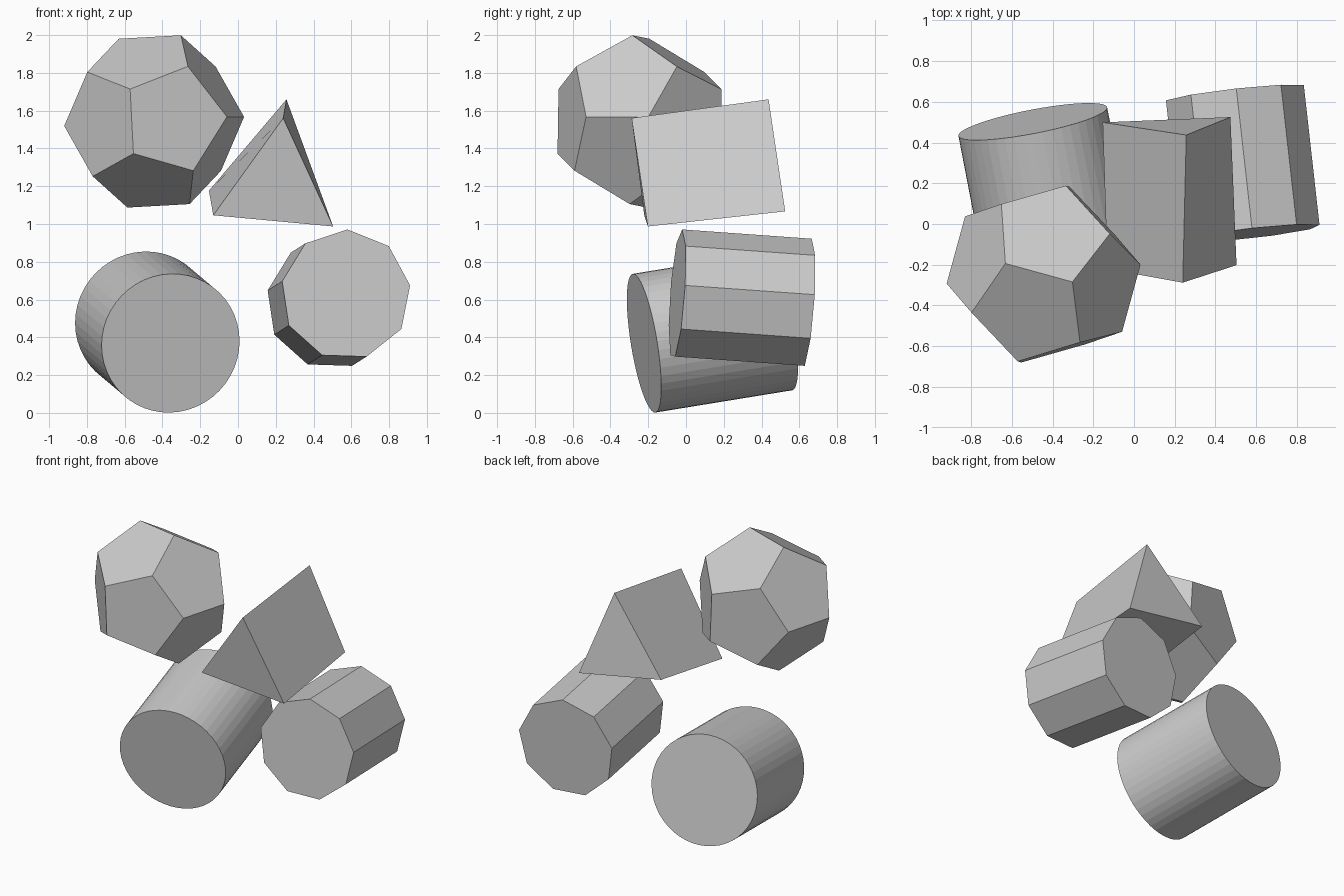
import bpy, bmesh, math
from mathutils import Vector, Matrix

if "Cube" in bpy.data.objects:
    bpy.data.objects.remove(bpy.data.objects["Cube"])


def finish(bm, name):
    bmesh.ops.recalc_face_normals(bm, faces=bm.faces)
    mesh = bpy.data.meshes.new(name)
    bm.to_mesh(mesh)
    bm.free()
    obj = bpy.data.objects.new(name, mesh)
    bpy.context.collection.objects.link(obj)
    return obj


def prism(name, sides, front, back, radius, phase=0.0, twist=0.0):
    """Regular prism between two cap centres; angles in degrees, seen from the front."""
    front, back = Vector(front), Vector(back)
    axis = (back - front).normalized()
    e1 = (Vector((1, 0, 0)) - axis * axis.x).normalized()
    e2 = e1.cross(axis)
    bm = bmesh.new()
    rings = []
    for centre, start in ((front, phase), (back, phase + twist)):
        ring = []
        for i in range(sides):
            a = math.radians(start + 360 * i / sides)
            ring.append(bm.verts.new(centre + radius * (math.cos(a) * e1 + math.sin(a) * e2)))
        rings.append(ring)
        bm.faces.new(ring)
    for i in range(sides):
        j = (i + 1) % sides
        bm.faces.new((rings[0][i], rings[0][j], rings[1][j], rings[1][i]))
    return finish(bm, name)


def dodecahedron(name, centre, radius, edge_dir, up):
    """Dodecahedron with one edge along edge_dir, its midpoint towards up."""
    ez = Vector(up).normalized()
    ey = Vector(edge_dir)
    ey = (ey - ez * ey.dot(ez)).normalized()
    ex = ey.cross(ez)
    basis = Matrix((ex, ey, ez)).transposed()
    phi = (1 + math.sqrt(5)) / 2
    signs = (-1, 1)
    pts = [(a, b, c) for a in signs for b in signs for c in signs]
    for a in signs:
        for b in signs:
            p, q = a / phi, b * phi
            pts += [(0, p, q), (p, q, 0), (q, 0, p)]
    bm = bmesh.new()
    for p in pts:
        bm.verts.new(Vector(centre) + basis @ Vector(p) * (radius / math.sqrt(3)))
    bmesh.ops.convex_hull(bm, input=bm.verts)
    # merge hull triangles into pentagons
    bmesh.ops.dissolve_limit(bm, angle_limit=math.radians(5), verts=bm.verts, edges=bm.edges)
    return finish(bm, name)


# round drum, lower left
prism("cylinder", 48, (-0.357, -0.222, 0.369), (-0.497, 0.503, 0.487), 0.372)

# nine-sided prism, lower right
prism("nine_sided_prism", 9, (0.571, -0.046, 0.626), (0.494, 0.640, 0.577), 0.346, 8.6)

# slightly twisted three-sided prism, upper right
prism("triangular_prism", 3, (0.204, -0.237, 1.198), (0.192, 0.487, 1.301), 0.368, 84.5, -4.6)

# twelve-faced solid, upper left
dodecahedron("dodecahedron", (-0.444, -0.246, 1.543), 0.479,
             (0.328, -0.09, 0.02), (-0.046, 0.014, 0.89))
